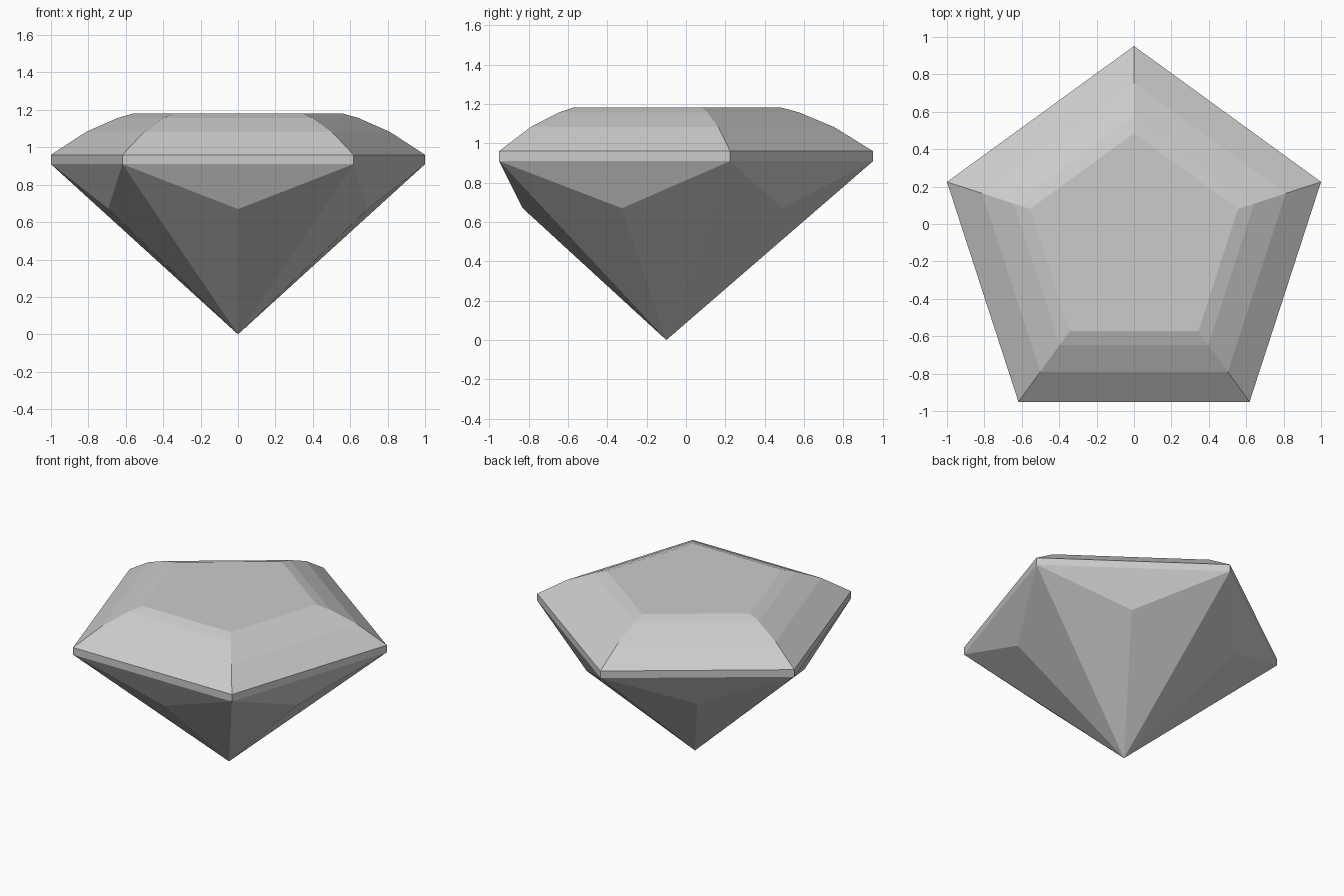
import bpy, bmesh
from math import pi, sin, cos

cube = bpy.data.objects.get("Cube")
if cube:
    bpy.data.objects.remove(cube, do_unlink=True)

SIDES = 5
RADIUS = 1 / cos(pi / 10)      # corner radius for a total width of 2
CENTRE_Y = -0.10

grey = bpy.data.materials.new("pale grey")
grey.use_nodes = True
colour = (0.6, 0.6, 0.6, 1)
grey.diffuse_color = colour
grey.node_tree.nodes["Principled BSDF"].inputs["Base Color"].default_value = colour

bm = bmesh.new()


def ring(radius, z, turn=0.0):
    """Five points around the axis, the first one pointing to the back."""
    angles = [pi / 2 + turn + 2 * pi * i / SIDES for i in range(SIDES)]
    return [bm.verts.new((radius * cos(a), CENTRE_Y + radius * sin(a), z)) for a in angles]


# Girdle and stepped crown, from the bottom up
profile = [(RADIUS, 0.91), (RADIUS, 0.96), (0.853, 1.083), (0.676, 1.157), (0.585, 1.182)]
rings = [ring(r, z) for r, z in profile]
for low, high in zip(rings, rings[1:]):
    for i in range(SIDES):
        j = (i + 1) % SIDES
        bm.faces.new((low[i], low[j], high[j], high[i]))

# Flat table on top
bm.faces.new(rings[-1])

# Pavilion: a girdle facet on each side and two long facets to the point
girdle = rings[0]
middles = ring(0.73, 0.67, pi / SIDES)
tip = bm.verts.new((0, CENTRE_Y, 0))
for i in range(SIDES):
    j = (i + 1) % SIDES
    bm.faces.new((girdle[j], girdle[i], middles[i]))
    bm.faces.new((girdle[i], tip, middles[i]))
    bm.faces.new((middles[i], tip, girdle[j]))

bmesh.ops.recalc_face_normals(bm, faces=bm.faces)
mesh = bpy.data.meshes.new("gemstone")
bm.to_mesh(mesh)
bm.free()
mesh.materials.append(grey)
gem = bpy.data.objects.new("gemstone", mesh)
bpy.context.collection.objects.link(gem)
